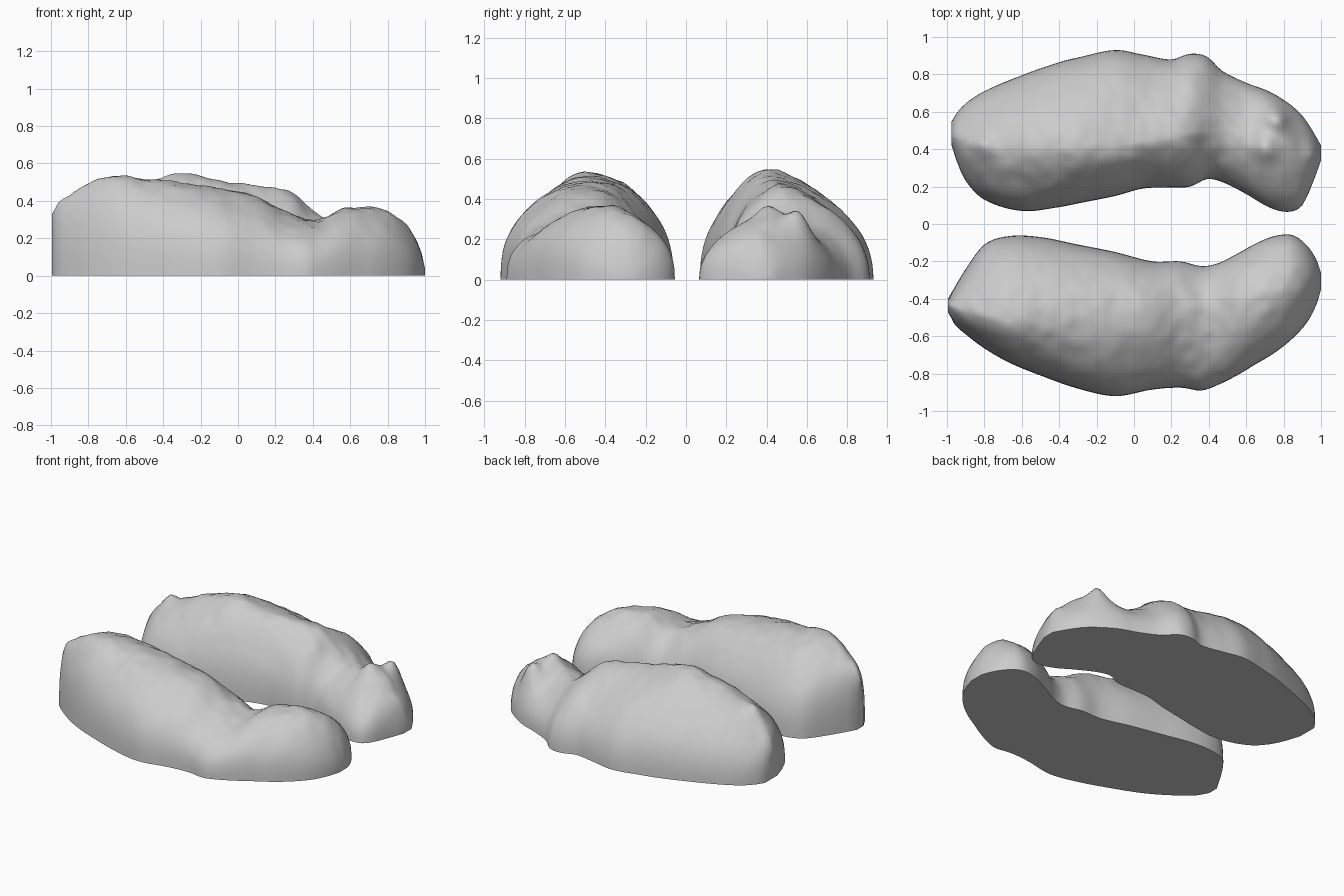
import bpy, bmesh, math
from mathutils import Vector, noise

if "Cube" in bpy.data.objects:
    bpy.data.objects.remove(bpy.data.objects["Cube"])

# Stations: x, inner edge |y|, outer edge |y|, ridge |y|, ridge height
FRONT = [(-.995, .40, .47, .43, .33), (-.96, .34, .535, .44, .395), (-.9, .24, .59, .46, .44),
         (-.8, .11, .665, .48, .49), (-.67, .065, .74, .50, .535), (-.5, .07, .81, .49, .52),
         (-.3, .11, .88, .48, .50), (-.1, .15, .92, .47, .47), (.1, .20, .885, .47, .42),
         (.25, .20, .875, .47, .345), (.36, .225, .89, .47, .30), (.45, .21, .86, .45, .305),
         (.55, .16, .81, .43, .355), (.65, .105, .75, .41, .37), (.75, .065, .69, .38, .355),
         (.85, .06, .61, .34, .31), (.93, .12, .52, .31, .23), (.98, .20, .42, .30, .13),
         (1, .26, .35, .30, .04)]
BACK = [(-.975, .42, .55, .47, .20), (-.95, .34, .59, .46, .26), (-.9, .23, .645, .44, .315),
        (-.8, .13, .71, .42, .385), (-.6, .07, .795, .41, .47), (-.4, .09, .865, .41, .53),
        (-.3, .11, .89, .41, .55), (-.1, .15, .93, .42, .515), (.05, .19, .905, .44, .485),
        (.2, .195, .88, .46, .465), (.3, .20, .91, .48, .44), (.39, .24, .895, .50, .37),
        (.47, .225, .82, .50, .315), (.6, .16, .755, .46, .30), (.72, .09, .71, .45, .325),
        (.82, .065, .65, .42, .30), (.9, .10, .58, .38, .24), (.96, .23, .49, .37, .17),
        (1, .34, .42, .38, .04)]


def sample(st, x):
    """Smooth interpolation of the station table."""
    i = max(k for k in range(len(st) - 1) if st[k][0] <= x + 1e-6)
    a, b = st[i], st[i + 1]
    p, q = st[max(i - 1, 0)], st[min(i + 2, len(st) - 1)]
    d = b[0] - a[0]
    t = (x - a[0]) / d
    out = []
    for c in range(1, 5):
        m0 = (b[c] - p[c]) / (b[0] - p[0]) * d
        m1 = (q[c] - a[c]) / (q[0] - a[0]) * d
        out.append((2*t**3 - 3*t*t + 1) * a[c] + (t**3 - 2*t*t + t) * m0
                   + (3*t*t - 2*t**3) * b[c] + (t**3 - t*t) * m1)
    return out


def lobe(name, st, side, inner_pow, outer_pow, bumps=()):
    bm = bmesh.new()
    xs = []
    for a, b in zip(st, st[1:]):
        n = max(1, round((b[0] - a[0]) / .025))
        xs += [a[0] + (b[0] - a[0]) * k / n for k in range(n)]
    xs.append(st[-1][0])
    rings, N = [], 40
    for x in xs:
        y0, y1, yp, h = sample(st, x)
        ring = []
        for k in range(N + 1):
            t = math.pi * k / N
            c, s = math.cos(t), max(math.sin(t), 0)
            # rounded-triangle section, steeper near the ground
            e = 2 / ((outer_pow if c > 0 else inner_pow) + .4 * c**4)
            w = (y1 - yp) if c > 0 else (yp - y0)
            y = yp + math.copysign(abs(c) ** e, c) * w
            z = h * s ** e
            # lumpy surface plus the pinched peaks
            if 0 < k < N:
                z += s * .016 * noise.noise(Vector((x * 5, y * 5 * side, z * 4)))
                z += s * .010 * noise.noise(Vector((x * 15, y * 15 * side, 3)))
                for bx, by, bh, br in bumps:
                    z += s * bh * math.exp(-((x - bx)**2 + (y - by)**2) / br**2)
            ring.append(bm.verts.new((x, y * side, max(z, 0))))
        rings.append(ring)
    for r, q in zip(rings, rings[1:]):
        for k in range(N):
            bm.faces.new((r[k], r[k + 1], q[k + 1], q[k]))
    # end caps and flat underside
    bm.faces.new(rings[0])
    bm.faces.new(rings[-1])
    bm.faces.new([r[0] for r in rings] + [r[-1] for r in reversed(rings)])
    bmesh.ops.recalc_face_normals(bm, faces=bm.faces)
    me = bpy.data.meshes.new(name)
    bm.to_mesh(me)
    bm.free()
    ob = bpy.data.objects.new(name, me)
    bpy.context.collection.objects.link(ob)
    bpy.ops.object.select_all(action='DESELECT')
    ob.select_set(True)
    bpy.context.view_layer.objects.active = ob
    bpy.ops.object.shade_smooth_by_angle(angle=math.radians(60))


lobe("front_lobe", FRONT, -1, 1.85, 2.0)
lobe("back_lobe", BACK, 1, 1.75, 1.65,
     [(.77, .57, .10, .06), (.70, .40, .045, .06), (-.80, .42, .035, .05),
      (.57, .60, -.015, .08)])
